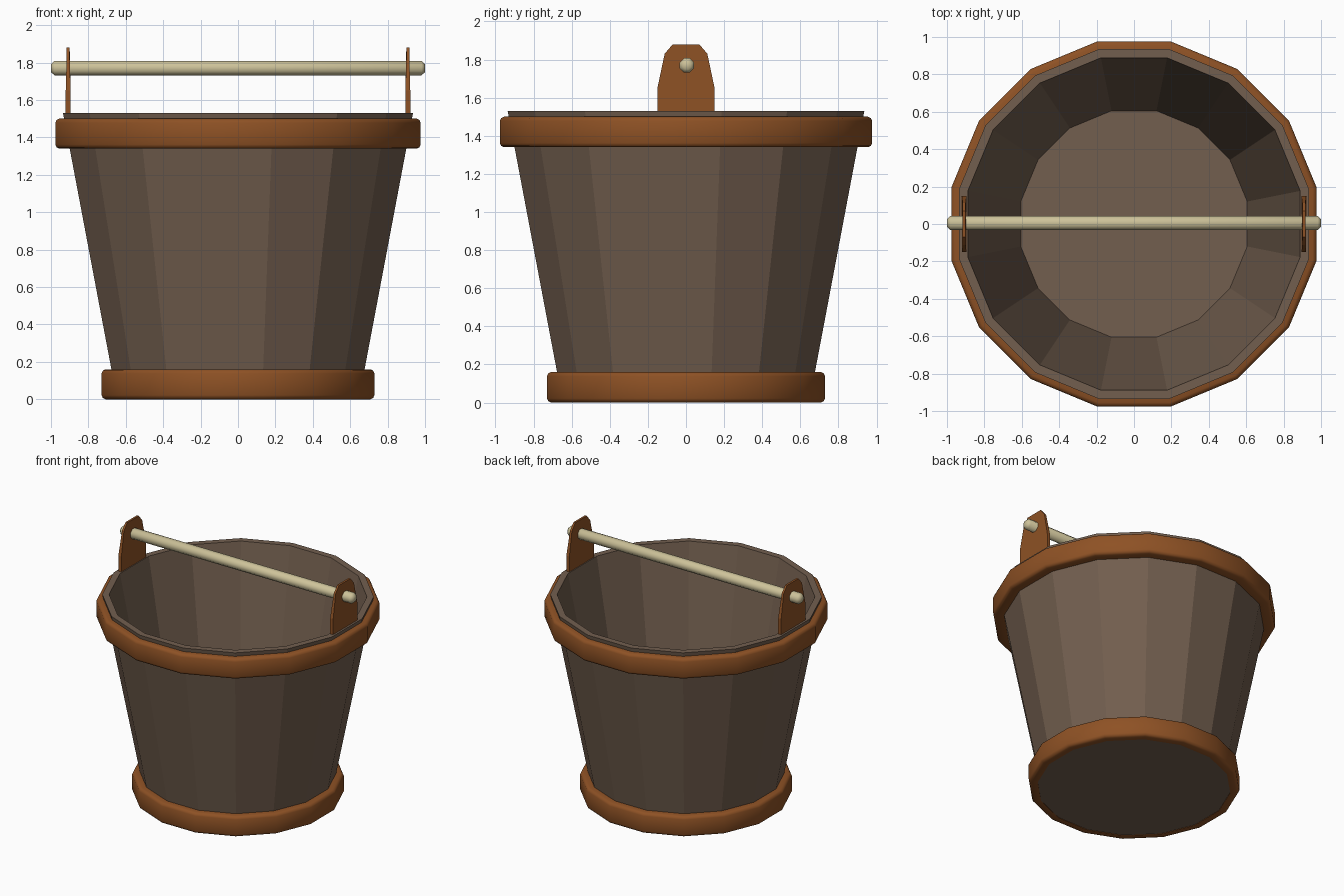
import bpy, bmesh, math
from mathutils import Matrix

cube = bpy.data.objects.get("Cube")
if cube:
    bpy.data.objects.remove(cube, do_unlink=True)

SIDES = 16


def material(name, rgb):
    m = bpy.data.materials.new(name)
    m.use_nodes = True
    m.diffuse_color = (*rgb, 1)
    m.node_tree.nodes["Principled BSDF"].inputs["Base Color"].default_value = (*rgb, 1)
    return m


staves = material("grey brown wood", (0.17, 0.114, 0.078))
band = material("orange brown wood", (0.27, 0.083, 0.018))
pale = material("pale wood", (0.61, 0.54, 0.32))


def finish(name, bm, mat, smooth=None):
    bmesh.ops.recalc_face_normals(bm, faces=bm.faces)
    mesh = bpy.data.meshes.new(name)
    bm.to_mesh(mesh)
    bm.free()
    mesh.materials.append(mat)
    ob = bpy.data.objects.new(name, mesh)
    bpy.context.collection.objects.link(ob)
    if smooth:
        bpy.ops.object.select_all(action="DESELECT")
        ob.select_set(True)
        bpy.context.view_layer.objects.active = ob
        bpy.ops.object.shade_smooth_by_angle(angle=math.radians(smooth))
    return ob


def lathe(profile, sides, closed):
    """Turn a (radius, height) profile about z; open profiles get end caps."""
    bm = bmesh.new()
    rings = []
    for r, z in profile:
        angles = [math.tau * (i + 0.5) / sides for i in range(sides)]
        rings.append([bm.verts.new((r * math.cos(a), r * math.sin(a), z)) for a in angles])
    pairs = list(zip(rings, rings[1:]))
    if closed:
        pairs.append((rings[-1], rings[0]))
    else:
        bm.faces.new(rings[0])
        bm.faces.new(rings[-1])
    for a, b in pairs:
        for i in range(sides):
            j = (i + 1) % sides
            bm.faces.new((a[i], a[j], b[j], b[i]))
    return bm


# Tapered bucket body, hollow with a floor
finish("bucket_body", lathe([(0.69, 0.003), (0.69, 0.16), (0.954, 1.53),
                             (0.906, 1.53), (0.617, 0.045)], SIDES, False), staves)


# Rounded bands around the rim and the foot
def hoop(name, inner, outer, low, high):
    c, d = 0.022, 0.007
    section = [(inner, low), (outer - c, low), (outer - d, low + d), (outer, low + c),
               (outer, high - c), (outer - d, high - d), (outer - c, high), (inner, high)]
    finish(name, lathe(section, SIDES, True), band, 50)


hoop("rim_band", 0.915, 0.996, 1.34, 1.50)
hoop("foot_band", 0.68, 0.744, 0.0, 0.16)

# Handle brackets: a tapered plate on each side
half = [(0.15, 1.42), (0.15, 1.65), (0.112, 1.83), (0.07, 1.88)]
outline = half + [(-y, z) for y, z in reversed(half)]
for side, label in ((1, "left"), (-1, "right")):
    bm = bmesh.new()
    layers = []
    for offset in (-1, 1):
        layers.append([bm.verts.new((side * 0.908 + offset * (0.013 if z < 1.8 else 0.008), y, z))
                       for y, z in outline])
        bm.faces.new(layers[-1])
    n = len(outline)
    for i in range(n):
        j = (i + 1) % n
        bm.faces.new((layers[0][i], layers[0][j], layers[1][j], layers[1][i]))
    finish(label + "_bracket", bm, band)

# Straight handle bar with chamfered ends
bar = lathe([(0.022, -1.0), (0.041, -0.982), (0.041, 0.982), (0.022, 1.0)], 8, False)
bar.transform(Matrix.Translation((0, 0.005, 1.77)) @ Matrix.Rotation(math.pi / 2, 4, "Y"))
finish("handle_bar", bar, pale, 50)
